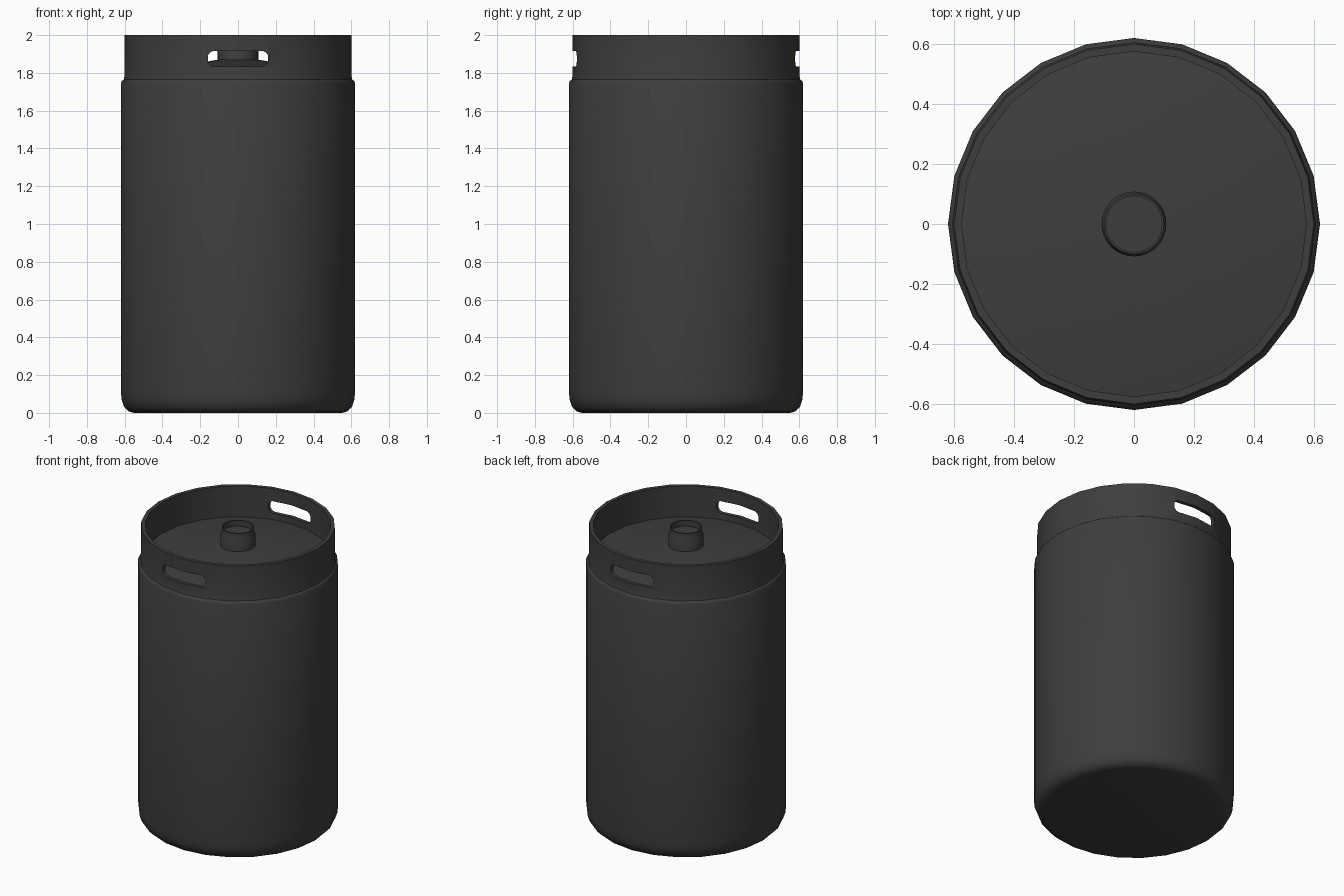
import bpy
import bmesh
import math
from mathutils import Matrix, Vector

cube = bpy.data.objects.get("Cube")
if cube:
    bpy.data.objects.remove(cube, do_unlink=True)

# Single dark finish
dark = bpy.data.materials.new("dark grey steel")
dark.use_nodes = True
dark.diffuse_color = (0.048, 0.048, 0.048, 1)
dark.node_tree.nodes["Principled BSDF"].inputs["Base Color"].default_value = dark.diffuse_color


def finish(bm, name):
    bmesh.ops.recalc_face_normals(bm, faces=bm.faces)
    mesh = bpy.data.meshes.new(name)
    bm.to_mesh(mesh)
    bm.free()
    mesh.materials.append(dark)
    obj = bpy.data.objects.new(name, mesh)
    bpy.context.collection.objects.link(obj)
    return obj


def lathe(name, profile, sides):
    """Revolve (radius, height) points that start and end on the z axis."""
    bm = bmesh.new()
    verts = [bm.verts.new((r, 0, z)) for r, z in profile]
    edges = [bm.edges.new(pair) for pair in zip(verts, verts[1:])]
    bmesh.ops.spin(bm, geom=verts + edges, cent=(0, 0, 0), axis=(0, 0, 1),
                   angle=math.tau, steps=sides, use_merge=True)
    bmesh.ops.remove_doubles(bm, verts=bm.verts, dist=0.0005)
    return finish(bm, name)


def slot_cutter(name, y):
    """Rounded bar used to cut one hand hole."""
    half_x, z_mid, half_z, corner = 0.16, 1.875, 0.041, 0.034
    bm = bmesh.new()
    ring = []
    for quarter, (sx, sz) in enumerate([(1, 1), (-1, 1), (-1, -1), (1, -1)]):
        for step in range(6):
            a = math.pi / 2 * (quarter + step / 5)
            ring.append(bm.verts.new((
                sx * (half_x - corner) + corner * math.cos(a), y - 0.1,
                z_mid + sz * (half_z - corner) + corner * math.sin(a))))
    face = bm.faces.new(ring)
    end = bmesh.ops.extrude_face_region(bm, geom=[face])["geom"]
    bmesh.ops.translate(bm, vec=(0, 0.2, 0),
                        verts=[v for v in end if isinstance(v, bmesh.types.BMVert)])
    obj = finish(bm, name)
    obj.hide_render = True
    return obj


def activate(obj):
    bpy.ops.object.select_all(action="DESELECT")
    obj.select_set(True)
    bpy.context.view_layer.objects.active = obj


# Barrel, collar and shallow conical lid
keg = lathe("keg_body", [
    (0, 0), (0.55, 0), (0.58, 0.008), (0.602, 0.03), (0.615, 0.065), (0.62, 0.11),
    (0.62, 1.745), (0.615, 1.757), (0.605, 1.765), (0.6, 1.79), (0.6, 2),
    (0.575, 2), (0.575, 1.79), (0, 1.888)], 24)

# Hand holes through the front and back of the collar
for side, y in (("front", -0.6), ("back", 0.6)):
    cutter = slot_cutter(side + "_hand_hole_cutter", y)
    cut = keg.modifiers.new(side + "_hand_hole", "BOOLEAN")
    cut.operation = "DIFFERENCE"
    cut.solver = "EXACT"
    cut.object = cutter
    activate(keg)
    bpy.ops.object.modifier_apply(modifier=cut.name)
    bpy.data.objects.remove(cutter, do_unlink=True)

# Filling neck with a recessed centre
neck = lathe("filling_neck", [
    (0, 1.86), (0.108, 1.86), (0.108, 1.935), (0.1, 1.955), (0.1, 1.99),
    (0.093, 1.99), (0.093, 1.95), (0, 1.95)], 32)

for part in (keg, neck):
    activate(part)
    bpy.ops.object.shade_smooth_by_angle(angle=math.radians(35))
